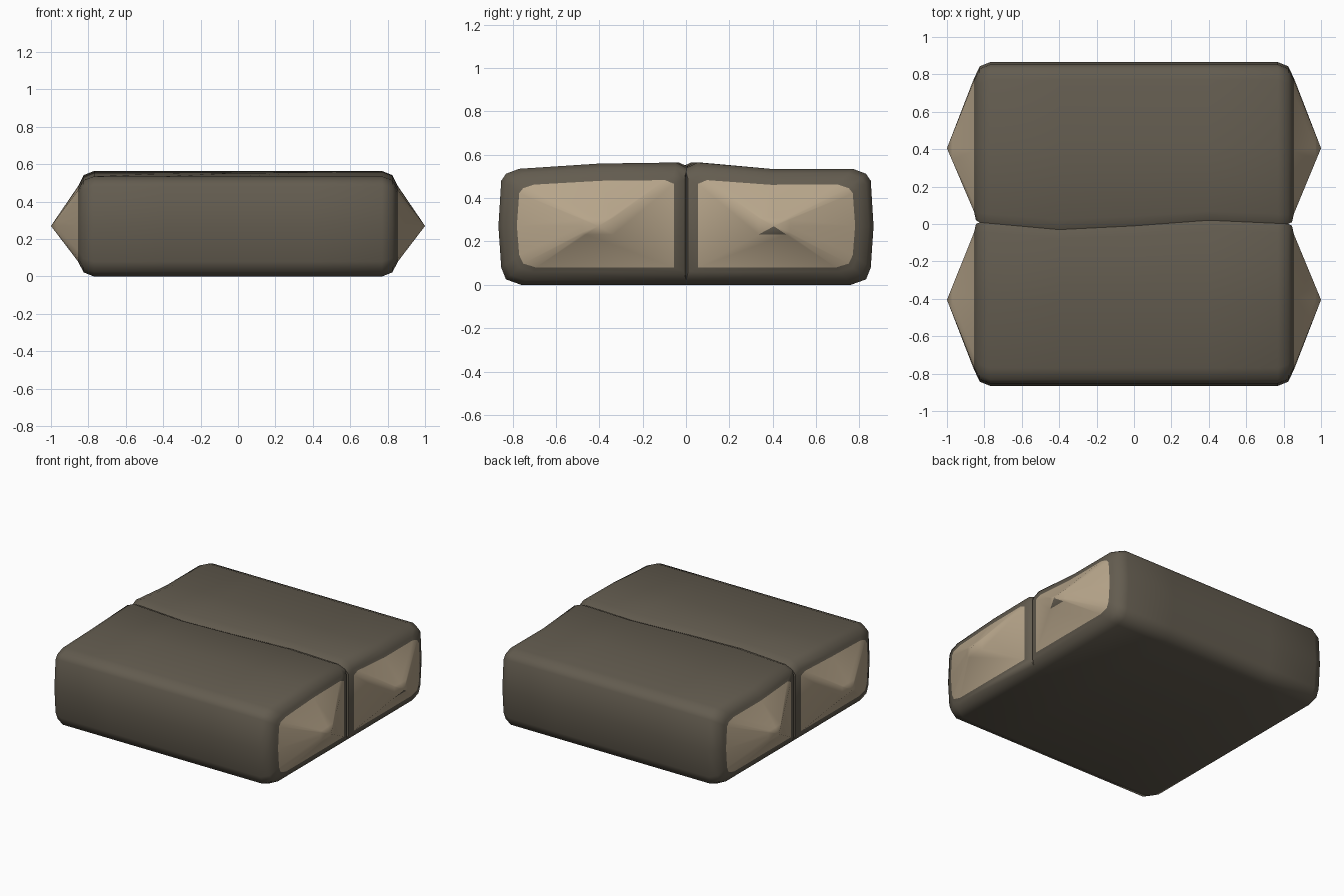
import bpy, bmesh, math

if "Cube" in bpy.data.objects:
    bpy.data.objects.remove(bpy.data.objects["Cube"])


def material(name, rgb):
    m = bpy.data.materials.new(name)
    m.diffuse_color = (*rgb, 1)
    m.use_nodes = True
    m.node_tree.nodes["Principled BSDF"].inputs["Base Color"].default_value = m.diffuse_color
    return m


dark = material("dark brown hide", (0.125, 0.107, 0.079))
light = material("pale tan ends", (0.47, 0.375, 0.255))

W = 0.865
SEAM = [(-0.84, 0.01), (-0.4, -0.03), (0.0, -0.01), (0.4, 0.02), (0.84, 0.0)]
# end stations: x, outer inset, inner inset, vertical inset
END = [(0.77, 0, 0, 0), (0.825, 0.022, 0.0, 0.022),
       (0.845, 0.065, 0.01, 0.06), (0.855, 0.085, 0.055, 0.08)]


def seam(x):
    x = max(-0.84, min(0.84, x))
    for (x0, y0), (x1, y1) in zip(SEAM, SEAM[1:]):
        if x <= x1:
            return y0 + (y1 - y0) * (x - x0) / (x1 - x0)
    return 0.0


def section(x, side):
    # half cross-section: distance from the seam, height
    mid = 0.553 + 0.008 * x if side < 0 else 0.534
    return [(0, 0), (0.76, 0), (0.83, 0.025), (0.852, 0.08), (W, 0.27),
            (0.852, 0.48), (0.83, 0.512), (0.77, 0.535), (0.4, mid),
            (0.05, 0.564), (0, 0.54)]


def block(name, side):
    bm = bmesh.new()

    def ring(x, o, i, v):
        out = []
        for u, z in section(x, side):
            w = max(0.0, 1 - u / 0.4)
            y = side * (i + u * (W - i - o) / W) + seam(x) * w
            out.append(bm.verts.new((x, y, v + z * (0.56 - 2 * v) / 0.56)))
        return out

    def bridge(a, b, rule):
        n = len(a)
        for k in range(n):
            f = bm.faces.new((a[k], a[(k + 1) % n], b[(k + 1) % n], b[k]))
            f.material_index = rule(k)

    # body with rounded ends
    stations = [(-x, o, i, v) for x, o, i, v in reversed(END)]
    stations += [(-0.4, 0, 0, 0), (0, 0, 0, 0), (0.4, 0, 0, 0)] + END
    rings = [ring(*s) for s in stations]
    for a, b in zip(rings, rings[1:]):
        bridge(a, b, lambda k: 0)

    # pale pointed ends
    for e, base in ((-1, rings[0]), (1, rings[-1])):
        apex = bm.verts.new((e, side * 0.405, 0.27))
        tip = [bm.verts.new(apex.co.lerp(p.co, 0.2)) for p in base]
        bridge(base, tip, lambda k: 1)
        for k in range(len(tip)):
            f = bm.faces.new((tip[k], tip[(k + 1) % len(tip)], apex))
            # one small dark fleck below a single tip
            f.material_index = 0 if (e > 0 and side > 0 and k == 0) else 1

    bmesh.ops.recalc_face_normals(bm, faces=bm.faces)
    me = bpy.data.meshes.new(name)
    bm.to_mesh(me)
    bm.free()
    me.materials.append(dark)
    me.materials.append(light)
    ob = bpy.data.objects.new(name, me)
    bpy.context.collection.objects.link(ob)
    bpy.ops.object.select_all(action='DESELECT')
    ob.select_set(True)
    bpy.context.view_layer.objects.active = ob
    bpy.ops.object.shade_smooth_by_angle(angle=math.radians(50))


block("front_block", -1)
block("back_block", 1)
